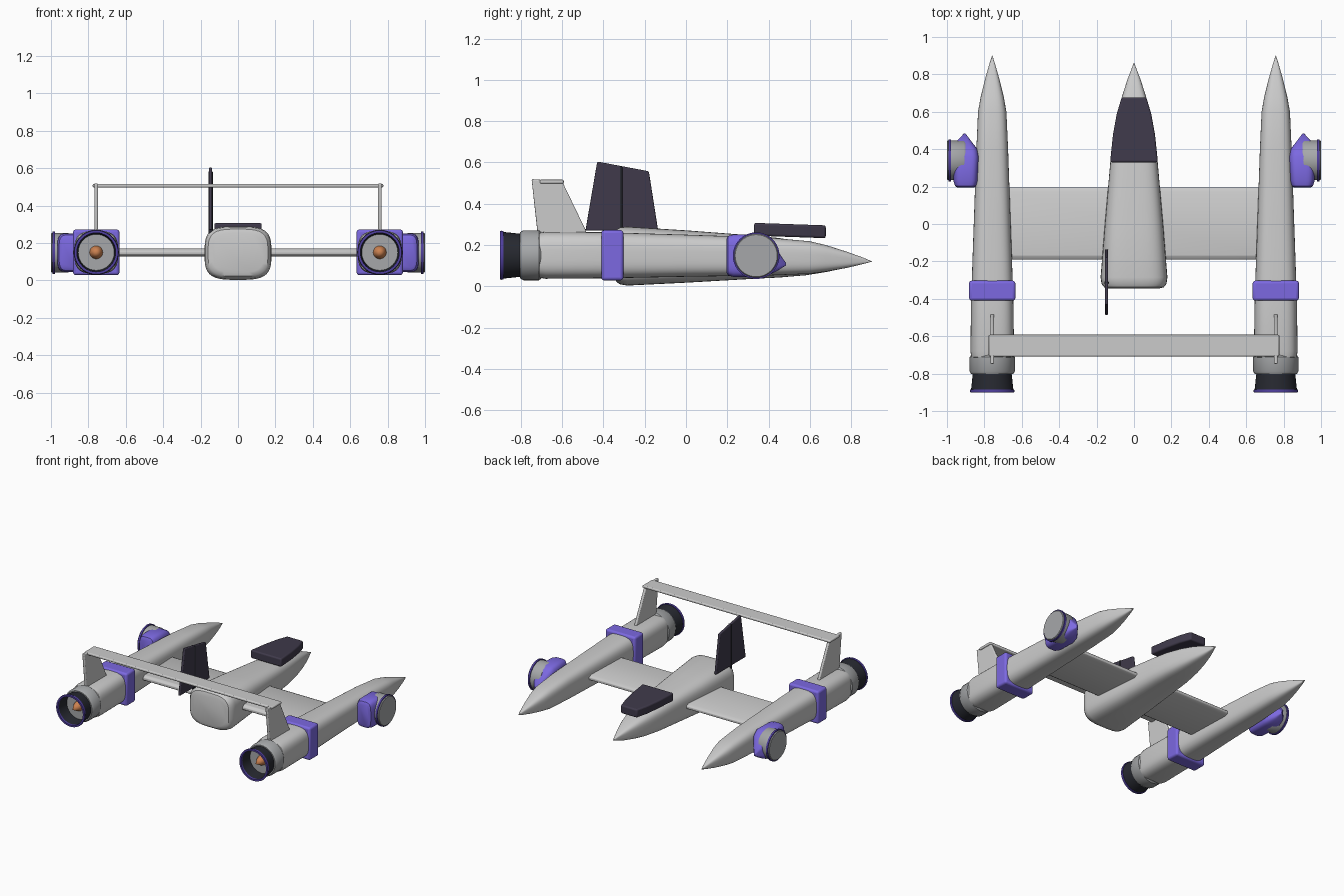
import bpy, bmesh
from math import sin, cos, pi, radians
from mathutils import Vector

if "Cube" in bpy.data.objects:
    bpy.data.objects.remove(bpy.data.objects["Cube"])


def mat(name, rgb):
    m = bpy.data.materials.new(name)
    m.diffuse_color = (*rgb, 1)
    m.use_nodes = True
    m.node_tree.nodes["Principled BSDF"].inputs["Base Color"].default_value = m.diffuse_color
    return m


PURPLE = mat("purple", (0.2, 0.14, 0.75))
RIM = mat("rim_purple", (0.08, 0.05, 0.35))
DARK = mat("dark", (0.05, 0.042, 0.07))
BLACK = mat("black", (0.02, 0.022, 0.03))
ORANGE = mat("orange", (0.6, 0.22, 0.08))
GREY = mat("grey", (0.38, 0.39, 0.4))


def finish(name, bm, material=None, bevel=0, angle=35):
    bmesh.ops.remove_doubles(bm, verts=bm.verts, dist=1e-5)
    bmesh.ops.recalc_face_normals(bm, faces=bm.faces)
    me = bpy.data.meshes.new(name)
    bm.to_mesh(me)
    bm.free()
    ob = bpy.data.objects.new(name, me)
    bpy.context.collection.objects.link(ob)
    if material:
        me.materials.append(material)
    if bevel:
        b = ob.modifiers.new("bevel", "BEVEL")
        b.width, b.segments = bevel, 3
        b.limit_method, b.angle_limit = "ANGLE", radians(30)
    bpy.ops.object.select_all(action="DESELECT")
    bpy.context.view_layer.objects.active = ob
    ob.select_set(True)
    bpy.ops.object.shade_smooth_by_angle(angle=radians(angle))
    return ob


def skin(bm, rings):
    rows = [[bm.verts.new(p) for p in r] for r in rings]
    n = len(rows[0])
    for a, b in zip(rows, rows[1:]):
        for i in range(n):
            bm.faces.new((a[i], a[(i + 1) % n], b[(i + 1) % n], b[i]))
    return rows


def loft(name, sections, power=3.5, material=None, n=40):
    """Superellipse sections (y, cx, cz, half x, half z) along y."""
    def se(v):
        return abs(v) ** (2 / power) * (1 if v > 0 else -1)
    rings = []
    for y, cx, cz, hx, hz in sections:
        ang = [2 * pi * (i + 0.5) / n for i in range(n)]
        rings.append([(cx + hx * se(cos(a)), y, cz + hz * se(sin(a))) for a in ang])
    bm = bmesh.new()
    rows = skin(bm, rings)
    bm.faces.new(rows[0])
    bm.faces.new(rows[-1])
    return finish(name, bm, material)


def lathe(name, profile, origin, axis, material=None, n=40):
    """Spin (radius, distance) points about an axis along x or y."""
    d = Vector(axis)
    u = Vector((0, 0, 1))
    v = d.cross(u)
    o = Vector(origin)
    rings = [[o + d * t + (u * cos(2 * pi * i / n) + v * sin(2 * pi * i / n)) * r
              for i in range(n)] for r, t in profile]
    bm = bmesh.new()
    skin(bm, rings)
    bmesh.ops.dissolve_degenerate(bm, dist=1e-5, edges=bm.edges)
    return finish(name, bm, material)


def prism(name, pts, lo, hi, axis, material=None, bevel=0):
    """Extrude a 2D outline between lo and hi along x (y,z) or z (x,y)."""
    put = (lambda p, t: (t, *p)) if axis == "x" else (lambda p, t: (*p, t))
    bm = bmesh.new()
    rows = skin(bm, [[put(p, lo) for p in pts], [put(p, hi) for p in pts]])
    bm.faces.new(rows[0])
    bm.faces.new(rows[1])
    return finish(name, bm, material, bevel)


def rect(a0, a1, b0, b1):
    return [(a0, b0), (a1, b0), (a1, b1), (a0, b1)]


# Central fuselage, rounded at the blunt rear
loft("fuselage", [
    (-0.345, 0, 0.148, 0.135, 0.105), (-0.338, 0, 0.148, 0.16, 0.126),
    (-0.32, 0, 0.147, 0.174, 0.138), (-0.285, 0, 0.146, 0.179, 0.143),
    (0.0, 0, 0.144, 0.156, 0.127), (0.33, 0, 0.141, 0.127, 0.105),
    (0.45, 0, 0.138, 0.114, 0.096), (0.58, 0, 0.133, 0.09, 0.08),
    (0.68, 0, 0.129, 0.065, 0.06), (0.77, 0, 0.124, 0.036, 0.036),
    (0.86, 0, 0.12, 0.002, 0.002)])

# Canopy slab, its top sloping toward the nose
right = [(0.128, 0.33), (0.112, 0.48), (0.092, 0.59), (0.066, 0.677)]
canopy = prism("canopy", right + [(-x, y) for x, y in reversed(right)],
               0.245, 0.307, "z", DARK, 0.01)
for vert in canopy.data.vertices:
    vert.co.z -= (vert.co.y - 0.33) * 0.035

# Single offset rudder with hinge post
prism("rudder", [(-0.487, 0.27), (-0.43, 0.604), (-0.18, 0.557), (-0.135, 0.27)],
      -0.156, -0.138, "x", DARK, 0.006)
prism("rudder_hinge", rect(-0.32, -0.308, 0.25, 0.582), -0.159, -0.135, "x", BLACK, 0.003)

# Main wing and rear stabiliser
prism("main_wing", [(-0.19, 0.14), (-0.17, 0.128), (0.17, 0.128), (0.195, 0.14),
                    (0.195, 0.158), (0.17, 0.17), (-0.17, 0.17), (-0.19, 0.158)],
      -0.72, 0.72, "x", None, 0.005)
prism("stabiliser", rect(-0.708, -0.592, 0.497, 0.516), -0.777, 0.777, "x", None, 0.007)

for s, side in ((-1, "left"), (1, "right")):
    px, pz = 0.758 * s, 0.15

    # Boom with pointed nose
    loft("boom_" + side, [
        (-0.72, px, pz, 0.1, 0.097), (-0.71, px, pz, 0.112, 0.109),
        (-0.68, px, pz, 0.117, 0.114), (-0.4, px, pz, 0.113, 0.112),
        (0.0, px, 0.148, 0.099, 0.102), (0.4, px, 0.144, 0.085, 0.092),
        (0.6, px, 0.139, 0.076, 0.079), (0.68, px, 0.135, 0.062, 0.064),
        (0.78, px, 0.128, 0.037, 0.039), (0.86, px, 0.123, 0.014, 0.015),
        (0.9, px, 0.12, 0.001, 0.001)], 3.2)

    # Purple collar
    prism("collar_" + side, rect(-0.41, -0.303, 0.028, 0.272),
          px - 0.124, px + 0.124, "x", PURPLE, 0.015)

    # Tail fin carrying the stabiliser
    prism("tail_fin_" + side,
          [(-0.715, 0.22), (-0.748, 0.519), (-0.6, 0.508), (-0.485, 0.27), (-0.47, 0.22)],
          px - 0.01, px + 0.01, "x", None, 0.006)

    # Engine: ring, hollow nozzle, rim and plug
    back, o = (0, -1, 0), (px, 0, pz)
    lathe("engine_ring_" + side, [(0, 0.7), (0.112, 0.7), (0.121, 0.712), (0.121, 0.788),
                                  (0.112, 0.803), (0, 0.803)], o, back, GREY)
    lathe("nozzle_" + side, [(0.104, 0.8), (0.114, 0.895), (0.106, 0.895), (0.096, 0.8),
                             (0.104, 0.8)], o, back, BLACK)
    lathe("nozzle_rim_" + side, [(0.104, 0.884), (0.117, 0.884), (0.119, 0.892), (0.117, 0.9),
                                 (0.104, 0.9), (0.104, 0.884)], o, back, RIM)
    lathe("nozzle_plug_" + side, [(0, 0.8), (0.036, 0.8), (0.03, 0.82), (0, 0.875)],
          o, back, ORANGE)

    # Side pod housing with pointed front
    loft("side_pod_" + side, [
        (0.195, 0.9 * s, 0.148, 0.045, 0.08), (0.203, 0.9 * s, 0.148, 0.057, 0.095),
        (0.23, 0.9 * s, 0.148, 0.066, 0.103), (0.36, 0.9 * s, 0.148, 0.072, 0.103),
        (0.4, 0.903 * s, 0.142, 0.066, 0.088), (0.44, 0.91 * s, 0.125, 0.042, 0.052),
        (0.484, 0.905 * s, 0.107, 0.004, 0.006)], 4, PURPLE)

    # Side pod disc and rim
    o, out = (0, 0.34, 0.148), (s, 0, 0)
    lathe("side_disc_" + side, [(0, 0.9), (0.1, 0.9), (0.106, 0.91), (0.106, 0.995),
                                (0.102, 1.0), (0, 1.0)], o, out, GREY)
    lathe("side_disc_rim_" + side, [(0.1, 0.978), (0.113, 0.978), (0.113, 0.992),
                                    (0.1, 0.992), (0.1, 0.978)], o, out, RIM)
